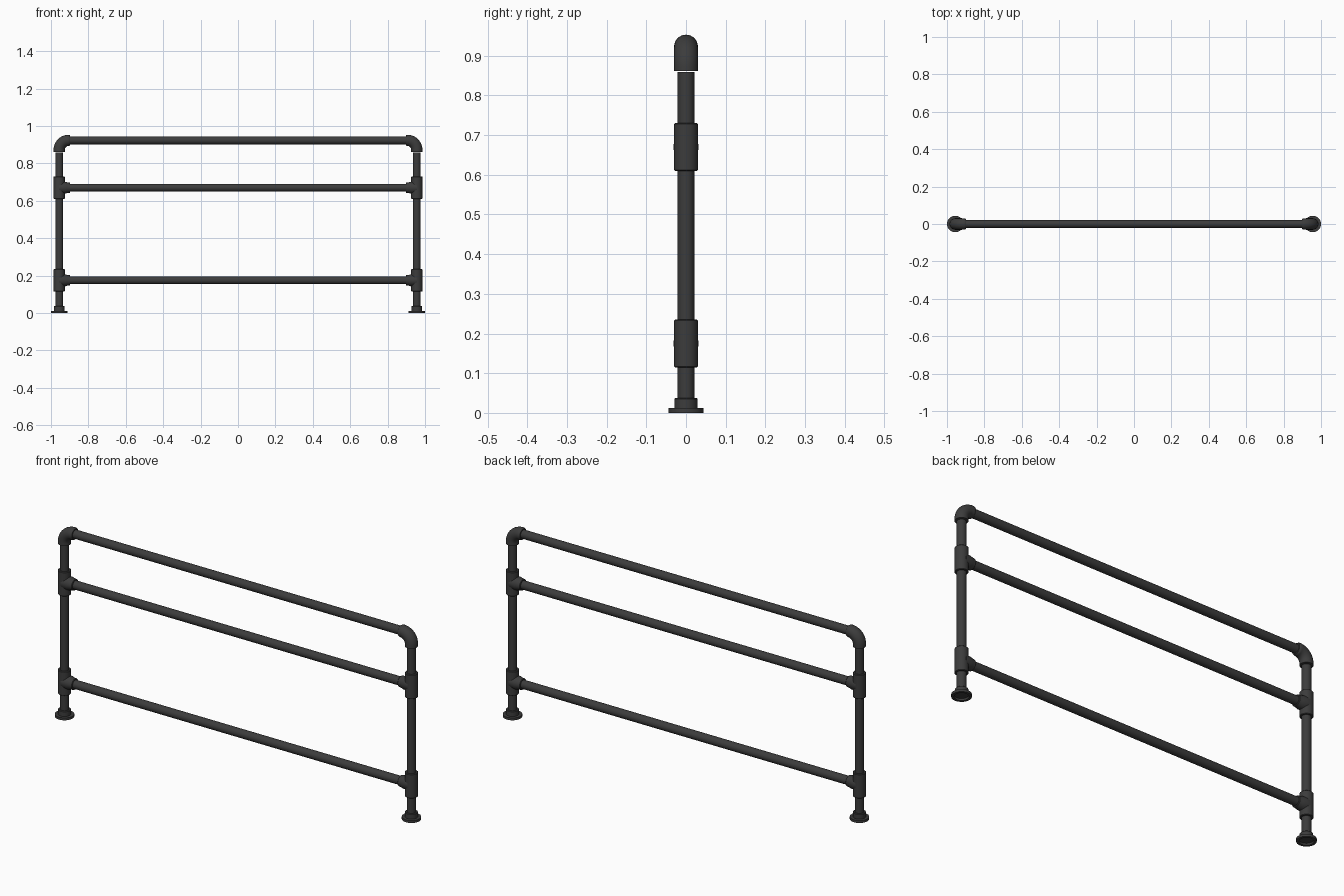
import bpy, bmesh
from math import sin, cos, pi, radians

if "Cube" in bpy.data.objects:
    bpy.data.objects.remove(bpy.data.objects["Cube"])

SIDES = 32
POST_X = 0.956
TOP_Z = 0.923
RAIL_ZS = {"middle": 0.67, "lower": 0.175}
PIPE_R = 0.021

iron = bpy.data.materials.new("dark_iron")
iron.diffuse_color = (0.045, 0.045, 0.045, 1)
iron.use_nodes = True
iron.node_tree.nodes["Principled BSDF"].inputs["Base Color"].default_value = iron.diffuse_color


def sweep(name, rings, mirror=False):
    """Skin round rings (x, z, radius, heading) that lie along the XZ plane."""
    bm = bmesh.new()
    loops = []
    for x, z, r, a in rings:
        loop = []
        for i in range(SIDES):
            t = 2 * pi * i / SIDES
            loop.append(bm.verts.new((x - sin(a) * r * cos(t), r * sin(t), z + cos(a) * r * cos(t))))
        loops.append(loop)
    for l0, l1 in zip(loops, loops[1:]):
        for i in range(SIDES):
            j = (i + 1) % SIDES
            bm.faces.new((l0[i], l0[j], l1[j], l1[i]))
    bm.faces.new(loops[0])
    bm.faces.new(loops[-1])
    bmesh.ops.recalc_face_normals(bm, faces=bm.faces)
    me = bpy.data.meshes.new(name)
    bm.to_mesh(me)
    bm.free()
    me.materials.append(iron)
    ob = bpy.data.objects.new(name, me)
    bpy.context.collection.objects.link(ob)
    bpy.ops.object.select_all(action='DESELECT')
    ob.select_set(True)
    bpy.context.view_layer.objects.active = ob
    bpy.ops.object.shade_smooth_by_angle(angle=radians(35))
    if mirror:
        ob.modifiers.new("other_side", 'MIRROR')
    return ob


def upright(name, profile):
    """Turned part on the post axis from (z, radius) pairs, mirrored to both posts."""
    return sweep(name, [(-POST_X, z, r, pi / 2) for z, r in profile], True)


def sideways(name, z, profile, mirror=False):
    """Turned part along x from (x, radius) pairs."""
    return sweep(name, [(x, z, r, 0) for x, r in profile], mirror)


# Posts and their hollow floor flanges
upright("posts", [(0.012, PIPE_R), (0.859, PIPE_R)])
upright("floor_flanges", [(0.008, 0.03), (0.0, 0.032), (0.0, 0.044), (0.012, 0.044),
                          (0.012, 0.029), (0.035, 0.029), (0.037, 0.027)])

# Top rail
sideways("top_rail", TOP_Z, [(-0.905, PIPE_R), (0.905, PIPE_R)])

# Lower rails with tee fittings
for label, z in RAIL_ZS.items():
    sideways(label + "_rail", z, [(-0.94, PIPE_R), (0.94, PIPE_R)])
    upright(label + "_tee_bodies", [(z - 0.06, 0.028), (z - 0.058, 0.03),
                                    (z + 0.058, 0.03), (z + 0.06, 0.028)])
    sideways(label + "_tee_branches", z, [(-POST_X + dx, r) for dx, r in
             [(0.0, 0.032), (0.032, 0.032), (0.042, 0.029), (0.057, 0.027), (0.059, 0.025)]], True)

# Corner elbows: short straight, quarter bend, short straight
BEND = 0.05
elbow = [(-POST_X, 0.862, 0.03, pi / 2)]
for i in range(13):
    a = pi / 2 * (1 - i / 12)
    elbow.append((-POST_X + BEND * (1 - sin(a)), TOP_Z - BEND * (1 - cos(a)), 0.03, a))
elbow += [(-0.9, TOP_Z, 0.028, 0), (-0.897, TOP_Z, 0.026, 0)]
sweep("corner_elbows", elbow, True)
